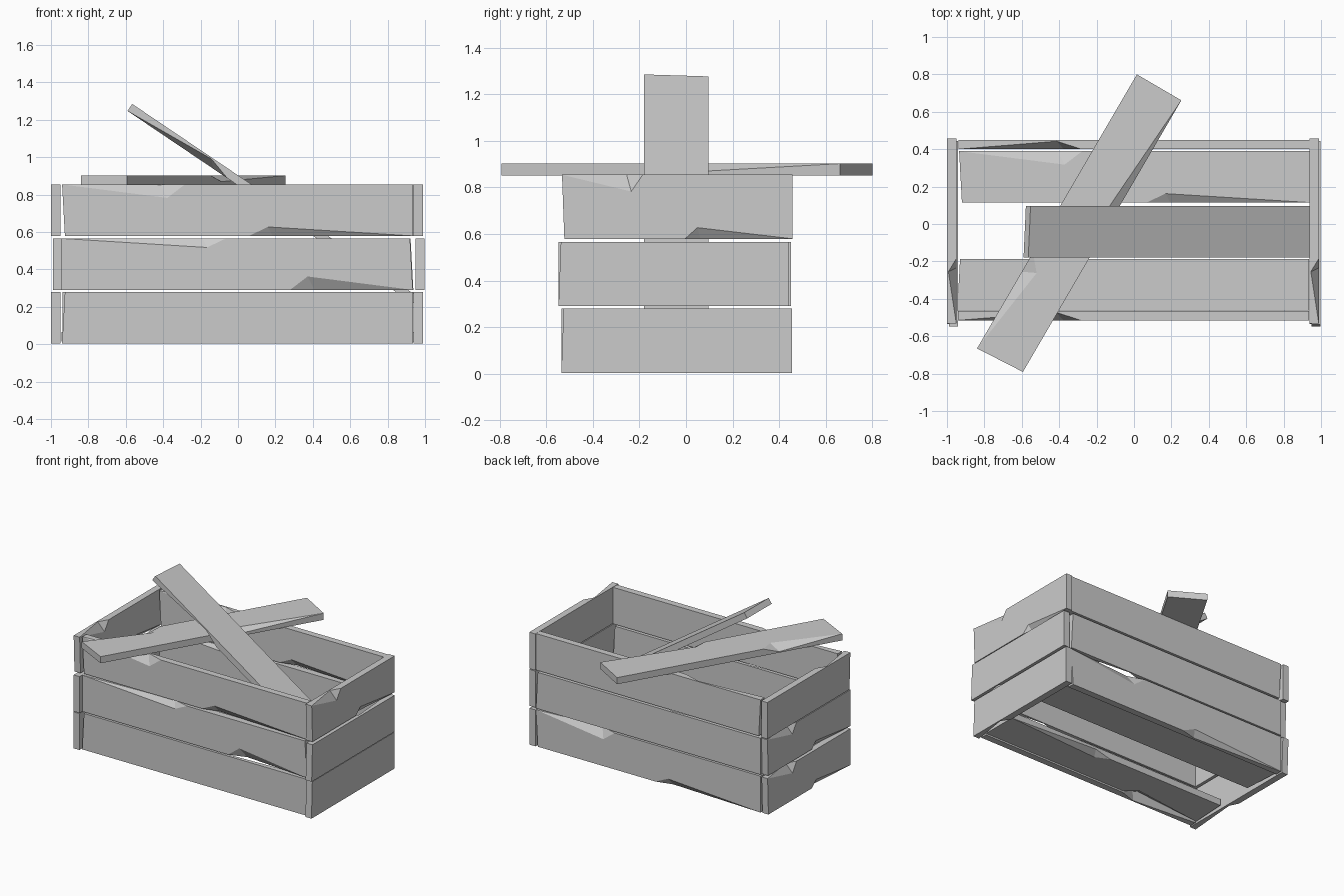
import bpy
from mathutils import Vector

cube = bpy.data.objects.get("Cube")
if cube:
    bpy.data.objects.remove(cube, do_unlink=True)

# Single weathered grey for every board
grey = bpy.data.materials.new("weathered_grey")
grey.use_nodes = True
grey.diffuse_color = (0.6, 0.6, 0.6, 1)
bsdf = next(n for n in grey.node_tree.nodes if n.type == 'BSDF_PRINCIPLED')
bsdf.inputs["Base Color"].default_value = (0.6, 0.6, 0.6, 1)
bsdf.inputs["Roughness"].default_value = 0.9

WIDTH, THICK = 0.275, 0.05
X, Y, Z = Vector((1, 0, 0)), Vector((0, 1, 0)), Vector((0, 0, 1))


def plank(name, centre, along, normal, length, width=WIDTH, thick=THICK):
    """Board with a skewed end and two splintered notches on its normal side."""
    along, normal = along.normalized(), normal.normalized()
    across = normal.cross(along)
    deep = thick * 0.35            # notches reach most of the way through
    skew = 0.015 if length > 1.5 else 0.01
    # name: (fraction along, distance across, height through)
    pts = {
        "a": (skew / length, 0, 0), "b": (1, 0, 0),
        "c": (1, width, 0), "d": (0, width, 0),
        "A": (skew / length, 0, thick), "B": (1, 0, thick),
        "C": (1, width, thick), "D": (0, width, thick),
        # notch on the far edge
        "F": (0.30, width - 0.072, thick), "E": (0.35, width, thick),
        "T": (0.28, width, thick * 0.15),
        # notch on the near edge
        "G": (0.533, 0, thick), "H": (0.587, 0.048, thick),
        "S": (0.60, 0, deep),
    }
    faces = ["AGHBCEFD", "abcd", "aASGBb", "dcCETD", "bBCc", "adDA",
             "DFT", "FET", "GSH", "HSB"]
    faces[1] = "adcb"
    faces[2] = "abBSGA"
    faces[3] = "cdDTEC"
    faces[4] = "bcCB"
    keys = list(pts)
    verts = []
    for u, v, n in pts.values():
        verts.append(centre + along * (u - 0.5) * length
                     + across * (v - width / 2) + normal * (n - thick / 2))
    mesh = bpy.data.meshes.new(name)
    mesh.from_pydata(verts, [], [[keys.index(k) for k in f] for f in faces])
    mesh.update()
    mesh.materials.append(grey)
    obj = bpy.data.objects.new(name, mesh)
    bpy.context.collection.objects.link(obj)
    return obj


# Walls: three rows of boards, each turned a different way
rows = ("bottom", "middle", "top")
row_z = (0.142, 0.428, 0.717)
front = ((X, Y), (-X, -Y), (X, -Y))
back = ((-X, Y), (-X, -Y), (X, -Y))
right_end = ((Y, -X), (Y, -X), (Y, X))
left_end = ((-Y, -X), (-Y, -X), (Y, X))
end_shift = (0, 0.01, 0)
end_y = (-0.04, -0.052, -0.037)

for i, row in enumerate(rows):
    z = row_z[i]
    plank(f"front_{row}_board", Vector((-0.003, -0.49, z)), *front[i], 1.875)
    plank(f"back_{row}_board", Vector((0, 0.425, z)), *back[i], 1.875)
    plank(f"east_end_{row}_board",
          Vector((0.963 + end_shift[i], end_y[i], z)), *right_end[i], 0.99)
    plank(f"west_end_{row}_board",
          Vector((-0.975 + end_shift[i], end_y[i], z)), *left_end[i], 0.99)

# Floor: two boards with an open gap between them
plank("front_floor_board", Vector((-0.005, -0.325, 0.04)), X, -Z, 1.88)
plank("back_floor_board", Vector((0.005, 0.252, 0.04)), X, Z, 1.88)

# Loose board lying flat across the rim
plank("loose_flat_board", Vector((-0.293, -0.002, 0.877)),
      Vector((0.504, 0.864, 0)), Z, 1.696)

# Loose board leaning out of the crate
lean = Vector((0.829, 0, -0.559)).normalized()
under = Vector((-lean.z, 0, lean.x)) * -1
plank("leaning_board", Vector((-0.578, -0.042, 1.266)) + lean * 0.92,
      lean, under, 1.84, thick=0.045)
